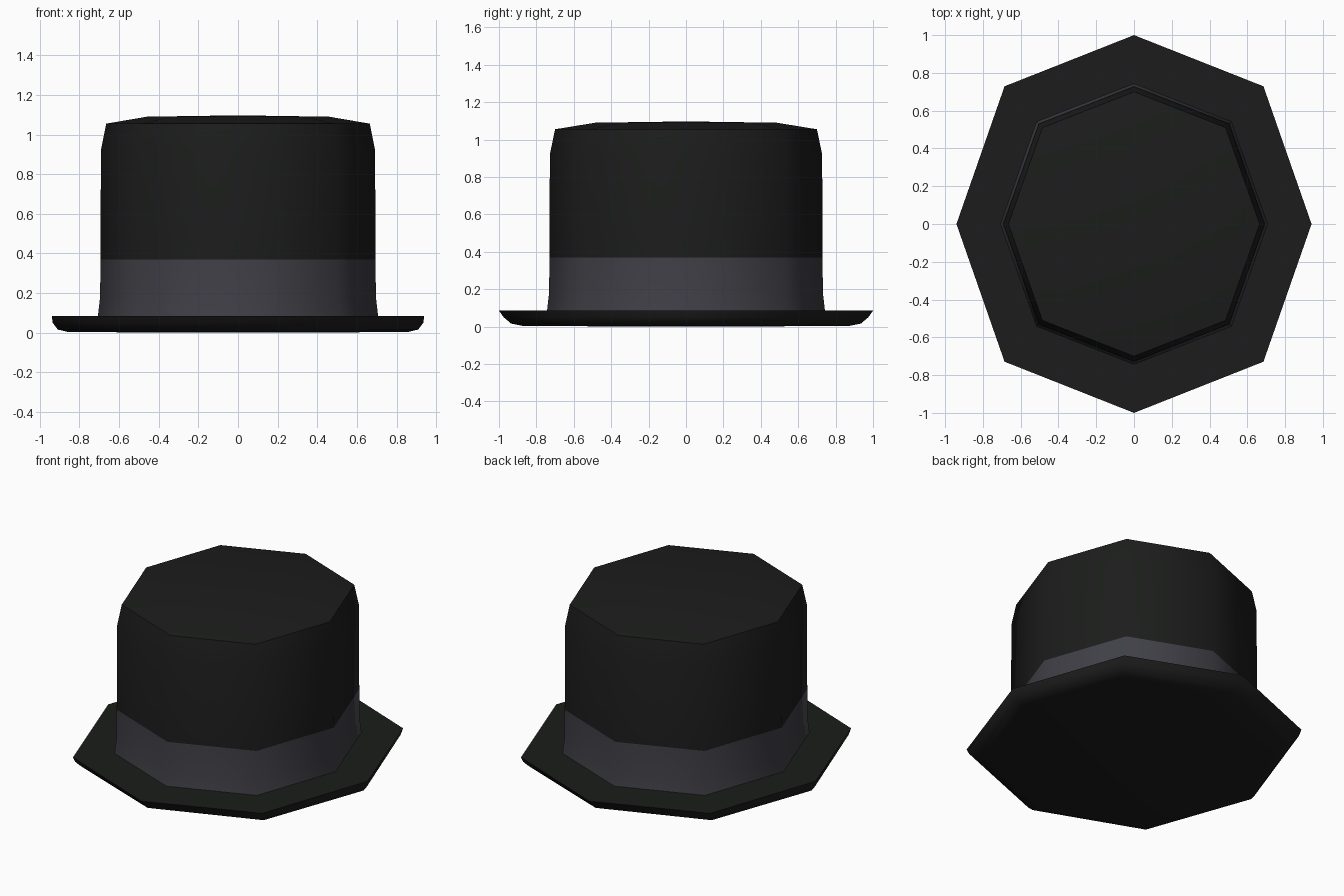
import bpy, bmesh, math

if "Cube" in bpy.data.objects:
    bpy.data.objects.remove(bpy.data.objects["Cube"])

# Eight-sided outline, slightly narrower in x than y
D = 0.729
OUTLINE = [(1, 0), (D, D), (0, 1), (-D, D), (-1, 0), (-D, -D), (0, -1), (D, -D)]


def material(name, colour):
    m = bpy.data.materials.new(name)
    m.diffuse_color = (*colour, 1)
    m.use_nodes = True
    m.node_tree.nodes["Principled BSDF"].inputs["Base Color"].default_value = m.diffuse_color
    return m


def loft(name, profile, mat, cap_first=None, cap_last=None):
    """Join octagonal rings (rx, ry, z); caps are fans to a centre height."""
    bm = bmesh.new()
    rings = [[bm.verts.new((x * rx, y * ry, z)) for x, y in OUTLINE]
             for rx, ry, z in profile]
    for a, b in zip(rings, rings[1:]):
        for i in range(8):
            j = (i + 1) % 8
            bm.faces.new((a[i], a[j], b[j], b[i]))
    if cap_first is not None:
        c = bm.verts.new((0, 0, cap_first))
        for i in range(8):
            bm.faces.new((rings[0][(i + 1) % 8], rings[0][i], c))
    if cap_last is not None:
        c = bm.verts.new((0, 0, cap_last))
        for i in range(8):
            bm.faces.new((rings[-1][i], rings[-1][(i + 1) % 8], c))
    me = bpy.data.meshes.new(name)
    bm.to_mesh(me)
    bm.free()
    me.materials.append(mat)
    ob = bpy.data.objects.new(name, me)
    bpy.context.collection.objects.link(ob)
    bpy.ops.object.select_all(action='DESELECT')
    ob.select_set(True)
    bpy.context.view_layer.objects.active = ob
    bpy.ops.object.shade_smooth_by_angle(angle=math.radians(60))
    return ob


felt = material("black_felt", (0.011, 0.012, 0.011))
ribbon = material("grey_ribbon", (0.05, 0.05, 0.062))

# Brim: flat underside, rounded lower edge, flat top up to the crown
loft("brim", [(0.855, 0.87, 0.003), (0.91, 0.935, 0.016), (0.935, 0.975, 0.05),
              (0.94, 1.0, 0.085), (0.707, 0.743, 0.085)], felt, cap_first=0.0)

# Band: flares slightly where it meets the brim
loft("hat_band", [(0.707, 0.743, 0.085), (0.696, 0.732, 0.18),
                  (0.694, 0.73, 0.37)], ribbon)

# Crown: straight wall, bevelled shoulder, gently domed top
loft("crown", [(0.694, 0.73, 0.37), (0.692, 0.728, 0.92), (0.665, 0.70, 1.055),
               (0.46, 0.485, 1.09)], felt, cap_last=1.097)
